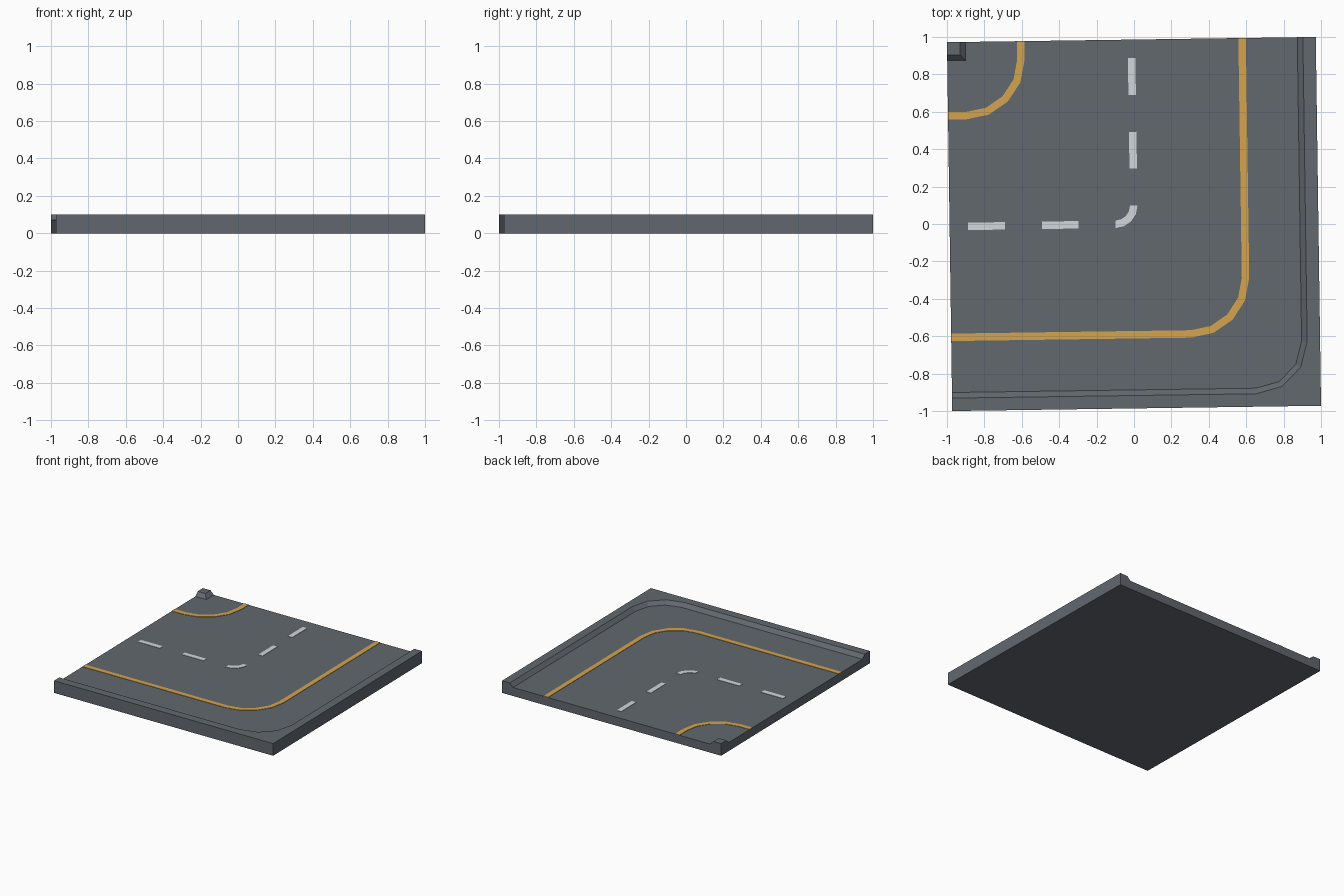
import bpy, bmesh, math

if "Cube" in bpy.data.objects:
    bpy.data.objects.remove(bpy.data.objects["Cube"])

H = 0.986        # half side of the tile
ROAD = 0.07      # road level
TOP = 0.10       # kerb level
TURN = 0.0142    # the whole tile is turned slightly


def material(name, rgb):
    m = bpy.data.materials.new(name)
    lin = [((c / 255 + 0.055) / 1.055) ** 2.4 for c in rgb]
    m.diffuse_color = (*lin, 1)
    m.use_nodes = True
    m.node_tree.nodes["Principled BSDF"].inputs["Base Color"].default_value = m.diffuse_color
    return m


asphalt = material("asphalt grey", (98, 104, 111))
yellow = material("line yellow", (212, 163, 78))
white = material("line white", (212, 215, 218))


def prism(name, base, top, z0, z1, mat):
    """Solid between two outlines with the same number of points."""
    bm = bmesh.new()
    a = [bm.verts.new((x, y, z0)) for x, y in base]
    b = [bm.verts.new((x, y, z1)) for x, y in top]
    n = len(a)
    bm.faces.new(a[::-1])
    bm.faces.new(b)
    for i in range(n):
        j = (i + 1) % n
        bm.faces.new((a[i], a[j], b[j], b[i]))
    bmesh.ops.recalc_face_normals(bm, faces=bm.faces)
    me = bpy.data.meshes.new(name)
    bm.to_mesh(me)
    bm.free()
    me.materials.append(mat)
    ob = bpy.data.objects.new(name, me)
    ob.rotation_euler.z = TURN
    bpy.context.collection.objects.link(ob)


def bend(c, r, steps, ends=None):
    """Quarter bend around (c, -c), from the left arm to the upper arm."""
    pts = []
    for i in range(steps + 1):
        t = -math.pi / 2 + math.pi / 2 * i / steps
        pts.append((c + r * math.cos(t), -c + r * math.sin(t)))
    if ends is not None:
        pts = [(-ends, -c - r)] + pts + [(c + r, ends)]
    return pts


def marking(name, outline, mat):
    prism(name, outline, outline, ROAD, ROAD + 0.003, mat)


def curved_line(name, c, r, mat, ends=None, w=0.02):
    marking(name, bend(c, r + w, 4, ends) + bend(c, r - w, 4, ends)[::-1], mat)


# road slab
square = [(-H, -H), (H, -H), (H, H), (-H, H)]
prism("road_slab", square, square, 0, ROAD, asphalt)

# outer kerb with sloped, rounded inner edge
edge = [(H, H), (H, -H), (-H, -H)]
prism("outer_kerb", bend(0.64, 0.247, 3, H) + edge,
      bend(0.64, 0.277, 3, H) + edge, ROAD, TOP, asphalt)


# small kerb in the inside corner
def corner(k):
    return [(-H, k), (-k, k), (-k, H), (-H, H)]


prism("corner_kerb", corner(0.887), corner(0.917), ROAD, TOP, asphalt)

# yellow edge lines
curved_line("outer_edge_line", 0.296, 0.296, yellow, H)
curved_line("inner_edge_line", -0.888, 0.296, yellow, H)

# white centre dashes, mirrored across the diagonal
curved_line("centre_dash_bend", -0.0986, 0.0986, white)
for i, (y0, y1) in enumerate([(0.296, 0.493), (0.69, 0.887)]):
    dash = [(-0.02, y0), (0.02, y0), (0.02, y1), (-0.02, y1)]
    marking(f"centre_dash_up_{i}", dash, white)
    marking(f"centre_dash_left_{i}", [(-y, -x) for x, y in dash], white)
